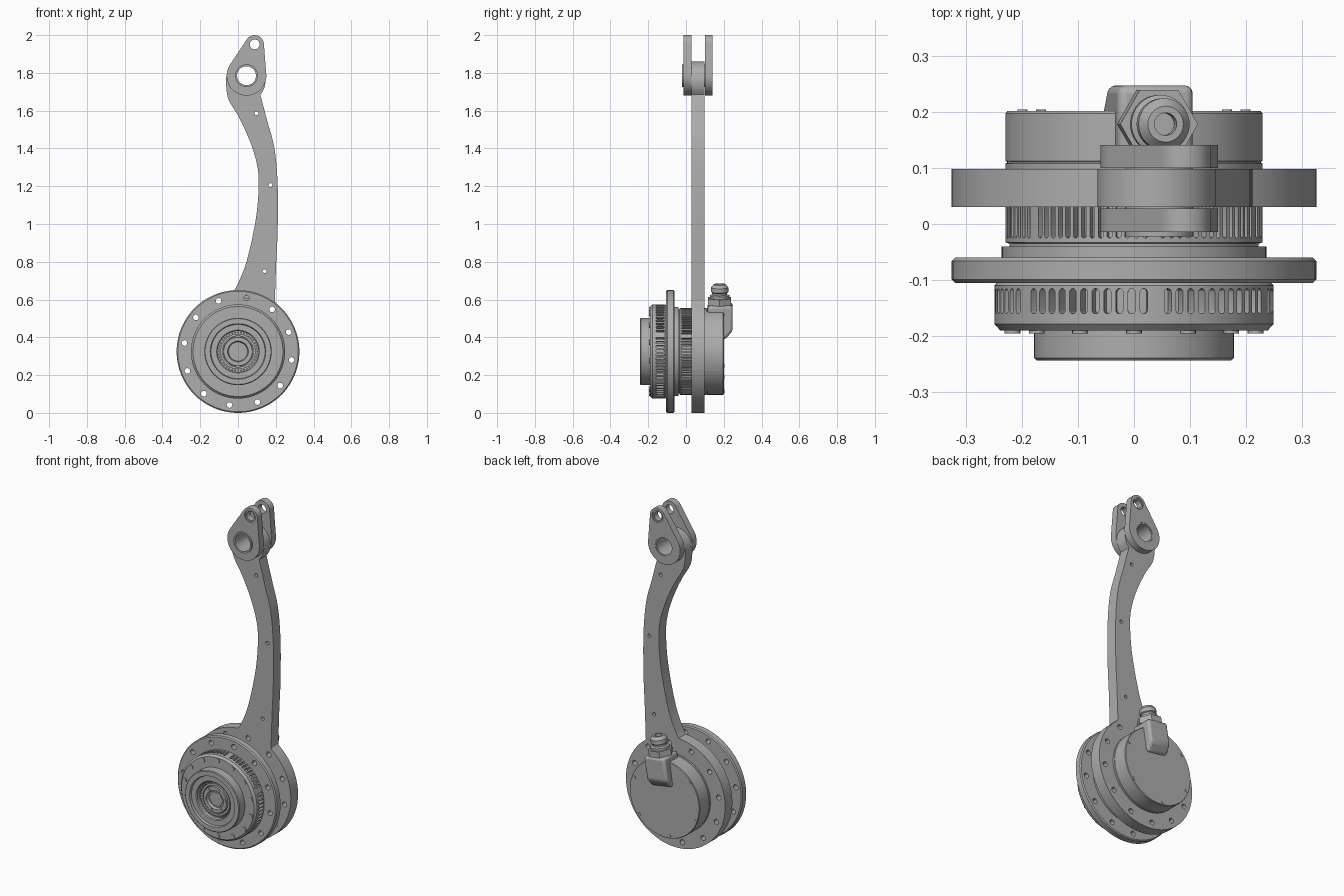
import bpy, bmesh, math
from mathutils import Matrix, Vector

if "Cube" in bpy.data.objects:
    bpy.data.objects.remove(bpy.data.objects["Cube"])

HUB_Z = 0.325
# Local z becomes depth (world y); local x, y become world x, z
FRONT = Matrix(((1, 0, 0, 0), (0, 0, 1, 0), (0, 1, 0, 0), (0, 0, 0, 1)))
HUB = Matrix.Translation((0, 0, HUB_Z)) @ FRONT
TURN = math.radians(9)

grey = bpy.data.materials.new("machined grey")
grey.use_nodes = True
grey.diffuse_color = (0.42, 0.42, 0.42, 1)
grey.node_tree.nodes["Principled BSDF"].inputs["Base Color"].default_value = grey.diffuse_color


def finish(name, bm):
    bmesh.ops.remove_doubles(bm, verts=bm.verts, dist=1e-5)
    bmesh.ops.recalc_face_normals(bm, faces=bm.faces)
    mesh = bpy.data.meshes.new(name)
    bm.to_mesh(mesh)
    bm.free()
    mesh.materials.append(grey)
    obj = bpy.data.objects.new(name, mesh)
    bpy.context.collection.objects.link(obj)
    return obj


def prisms(name, outlines, d0, d1, mats=(HUB,)):
    """Extrude each outline from depth d0 to d1, once for every matrix."""
    bm = bmesh.new()
    for mat in mats:
        for pts in outlines:
            low = [bm.verts.new(mat @ Vector((x, y, d0))) for x, y in pts]
            high = [bm.verts.new(mat @ Vector((x, y, d1))) for x, y in pts]
            bm.faces.new(low)
            bm.faces.new(high[::-1])
            for i in range(len(pts)):
                j = (i + 1) % len(pts)
                bm.faces.new((low[i], low[j], high[j], high[i]))
    return finish(name, bm)


def lathe(name, profile, mat=HUB, steps=96):
    """Turn a (radius, depth) profile about local z."""
    bm = bmesh.new()
    vs = [bm.verts.new((r, 0, h)) for r, h in profile]
    edges = [bm.edges.new(p) for p in zip(vs, vs[1:])]
    bmesh.ops.spin(bm, geom=vs + edges, cent=(0, 0, 0), axis=(0, 0, 1),
                   angle=math.tau, steps=steps, use_merge=True)
    bmesh.ops.transform(bm, matrix=mat, verts=bm.verts)
    return finish(name, bm)


def cut(obj, cutter):
    mod = obj.modifiers.new("cut", "BOOLEAN")
    mod.operation = "DIFFERENCE"
    mod.solver = "EXACT"
    mod.object = cutter
    graph = bpy.context.evaluated_depsgraph_get()
    mesh = bpy.data.meshes.new_from_object(obj.evaluated_get(graph))
    obj.modifiers.clear()
    obj.data = mesh


def drop(*cutters):
    for c in cutters:
        bpy.data.objects.remove(c)


def arc(cx, cy, r, a0, a1, n):
    return [(cx + r * math.cos(a0 + (a1 - a0) * i / n),
             cy + r * math.sin(a0 + (a1 - a0) * i / n)) for i in range(n + 1)]


def circle(cx, cy, r, n=24):
    return arc(cx, cy, r, 0, math.tau, n)[:-1]


def ring_of(count, radius, r, phase=0.0, n=16):
    """Circles spread around the hub centre."""
    return [circle(radius * math.cos(phase + math.tau * i / count),
                   radius * math.sin(phase + math.tau * i / count), r, n) for i in range(count)]


def curve(points, n=6):
    """Smooth curve through points."""
    pts = [Vector(p) for p in points]
    pts = [2 * pts[0] - pts[1]] + pts + [2 * pts[-1] - pts[-2]]
    out = []
    for a, b, c, d in zip(pts, pts[1:], pts[2:], pts[3:]):
        for i in range(n):
            t = i / n
            out.append(tuple(0.5 * (2 * b + (c - a) * t + (2 * a - 5 * b + 4 * c - d) * t * t
                                    + (3 * b - a - 3 * c + d) * t ** 3)))
    return out + [tuple(pts[-2])]


def slots(name, count, group, width, y0, y1, r0, r1):
    """Radial capsule cutters, leaving one gap in every group."""
    h = width / 2
    capsule = arc(0, y1 - h, h, 0, math.pi, 6) + arc(0, y0 + h, h, math.pi, math.tau, 6)
    mats = [Matrix.Translation((0, 0, HUB_Z)) @ Matrix.Rotation(TURN + math.tau * i / count, 4, "Y")
            for i in range(count) if i % group]
    return prisms(name, [capsule], r0, r1, mats)


# Arm plate: hub disc and curved lever in one outline
right_edge = curve([(0.195, 0.59), (0.202, 0.79), (0.21, 0.97), (0.21, 1.21),
                    (0.193, 1.4), (0.155, 1.545), (0.118, 1.685)])
left_edge = curve([(-0.064, 1.742), (-0.05, 1.66), (0.01, 1.555), (0.07, 1.42), (0.105, 1.29),
                   (0.108, 1.16), (0.09, 1.0), (0.045, 0.8), (0, 0.685), (-0.02, 0.65)])
tip = arc(0.04, 1.755, 0.105, math.radians(-38), math.radians(184), 28)
disc = arc(0, HUB_Z, 0.325, math.radians(95), math.radians(412), 84)
arm = prisms("lever_arm", [disc + right_edge + tip[1:-1] + left_edge], 0.03, 0.098, [FRONT])

# Flange between the two slotted drums
flange = lathe("front_flange", [(0, -0.105), (0.319, -0.105), (0.325, -0.099), (0.325, -0.066),
                                (0.319, -0.06), (0.236, -0.06), (0.236, -0.04), (0, -0.04)])
bolt_holes = prisms("bolt_hole_cutter", ring_of(12, 0.287, 0.015, TURN * -1), -0.2, 0.2)
cut(flange, bolt_holes)
cut(arm, bolt_holes)

# Pivot holes and fork cheeks
pivot, eye = (0.045, 1.785), (0.088, 1.951)
lever_holes = prisms("lever_hole_cutter",
                     [circle(*pivot, 0.058, 40), circle(0.098, 1.587, 0.01), circle(0.172, 1.206, 0.01),
                      circle(0.14, 0.75, 0.01)], -0.1, 0.2, [FRONT])
cut(arm, lever_holes)
dx, dz = eye[0] - pivot[0], eye[1] - pivot[1]
lean = math.atan2(dz, dx)
beta = math.acos((0.105 - 0.049) / math.hypot(dx, dz))
teardrop = (arc(*eye, 0.049, lean - beta, lean + beta, 20)
            + arc(*pivot, 0.105, lean + beta, lean + math.tau - beta, 40))
fork_holes = prisms("fork_hole_cutter", [circle(*pivot, 0.058, 40), circle(*eye, 0.026)],
                    -0.1, 0.2, [FRONT])
for name, y0, y1, face in (("front_fork_cheek", -0.014, 0.028, -0.014),
                           ("back_fork_cheek", 0.1, 0.141, 0.141)):
    cheek = prisms(name, [teardrop], y0, y1, [FRONT])
    cut(cheek, fork_holes)
    counterbore = prisms("counterbore_cutter", [circle(*eye, 0.035)], face - 0.006, face + 0.006, [FRONT])
    cut(cheek, counterbore)
    drop(counterbore)
at_pivot = Matrix.Translation((pivot[0], 0, pivot[1])) @ FRONT
lathe("pivot_bushing", [(0.05, -0.022), (0.06, -0.022), (0.06, 0.139), (0.05, 0.139), (0.05, -0.022)],
      at_pivot, 48)

# Front slotted drum
drum = lathe("front_drum", [(0, -0.17), (0.15, -0.17), (0.15, -0.19), (0.238, -0.19), (0.249, -0.178),
                            (0.249, -0.11), (0.24, -0.1), (0, -0.1)], steps=144)
vents = slots("vent_cutter", 72, 12, 0.013, -0.16, -0.115, 0.225, 0.28)
cut(drum, vents)
prisms("drum_screws", ring_of(14, 0.222, 0.014, math.pi / 2), -0.195, -0.185)

# Middle finned drum
fins = lathe("finned_drum", [(0, -0.045), (0.222, -0.045), (0.222, -0.035), (0.229, -0.033),
                             (0.229, 0.035), (0, 0.035)], steps=144)
grooves = slots("groove_cutter", 90, 15, 0.009, -0.025, 0.034, 0.212, 0.26)
cut(fins, grooves)
drop(bolt_holes, lever_holes, fork_holes, vents, grooves)

# Output barrel with stepped rim and recess
lathe("output_barrel", [(0, -0.185), (0.108, -0.185), (0.108, -0.226), (0.113, -0.231), (0.143, -0.231),
                        (0.147, -0.243), (0.174, -0.243), (0.178, -0.239), (0.178, -0.165), (0, -0.165)])
lathe("bearing_race", [(0.082, -0.18), (0.082, -0.212), (0.094, -0.212), (0.094, -0.18)])
prisms("bearing_rollers", ring_of(40, 0.101, 0.005, n=8), -0.21, -0.18)
lathe("output_hub", [(0, -0.2), (0.05, -0.2), (0.055, -0.216), (0.076, -0.216), (0.078, -0.213),
                     (0.078, -0.18), (0, -0.18)])
prisms("hub_screws", ring_of(6, 0.066, 0.008, TURN), -0.22, -0.21)
prisms("hub_hexagon", [circle(0, 0, 0.046, 6)], -0.206, -0.195)

# Rear motor housing with a seam
lathe("rear_housing", [(0, 0.09), (0.229, 0.09), (0.229, 0.108), (0.226, 0.109), (0.226, 0.111),
                       (0.229, 0.112), (0.229, 0.197), (0.226, 0.201), (0, 0.201)])
prisms("rear_screws", ring_of(6, 0.213, 0.009, math.radians(21)), 0.197, 0.204)

# Cable elbow, leaning with the bolt pattern
lean_mat = (Matrix.Translation((0, 0, HUB_Z)) @ Matrix.Rotation(TURN, 4, "Y")
            @ Matrix.Translation((0, 0, -HUB_Z)))
side = Matrix(((0, 0, 1, 0), (1, 0, 0, 0), (0, 1, 0, 0), (0, 0, 0, 1)))
elbow = prisms("cable_elbow", [[(0.18, 0.4), (0.21, 0.4), (0.247, 0.445), (0.247, 0.578),
                                (0.115, 0.578), (0.115, 0.53), (0.18, 0.53)]],
               -0.068, 0.068, [lean_mat @ side])
bevel = elbow.modifiers.new("soft_edges", "BEVEL")
bevel.width = 0.014
bevel.segments = 3
gland_mat = lean_mat @ Matrix.Translation((0, 0.178, 0))
prisms("gland_nut", [circle(0, 0, 0.07, 6)], 0.576, 0.612, [gland_mat])
lathe("cable_gland", [(0, 0.6), (0.052, 0.6), (0.052, 0.625), (0.04, 0.63), (0.04, 0.64), (0.046, 0.645),
                      (0.046, 0.668), (0.032, 0.685), (0.02, 0.685), (0.02, 0.655), (0, 0.655)],
      gland_mat, 40)

# Smooth shading with crisp edges
for obj in bpy.context.collection.objects:
    if obj.type == "MESH" and grey.name in obj.data.materials:
        obj.select_set(True)
        bpy.context.view_layer.objects.active = obj
bpy.ops.object.shade_smooth_by_angle(angle=math.radians(30))
